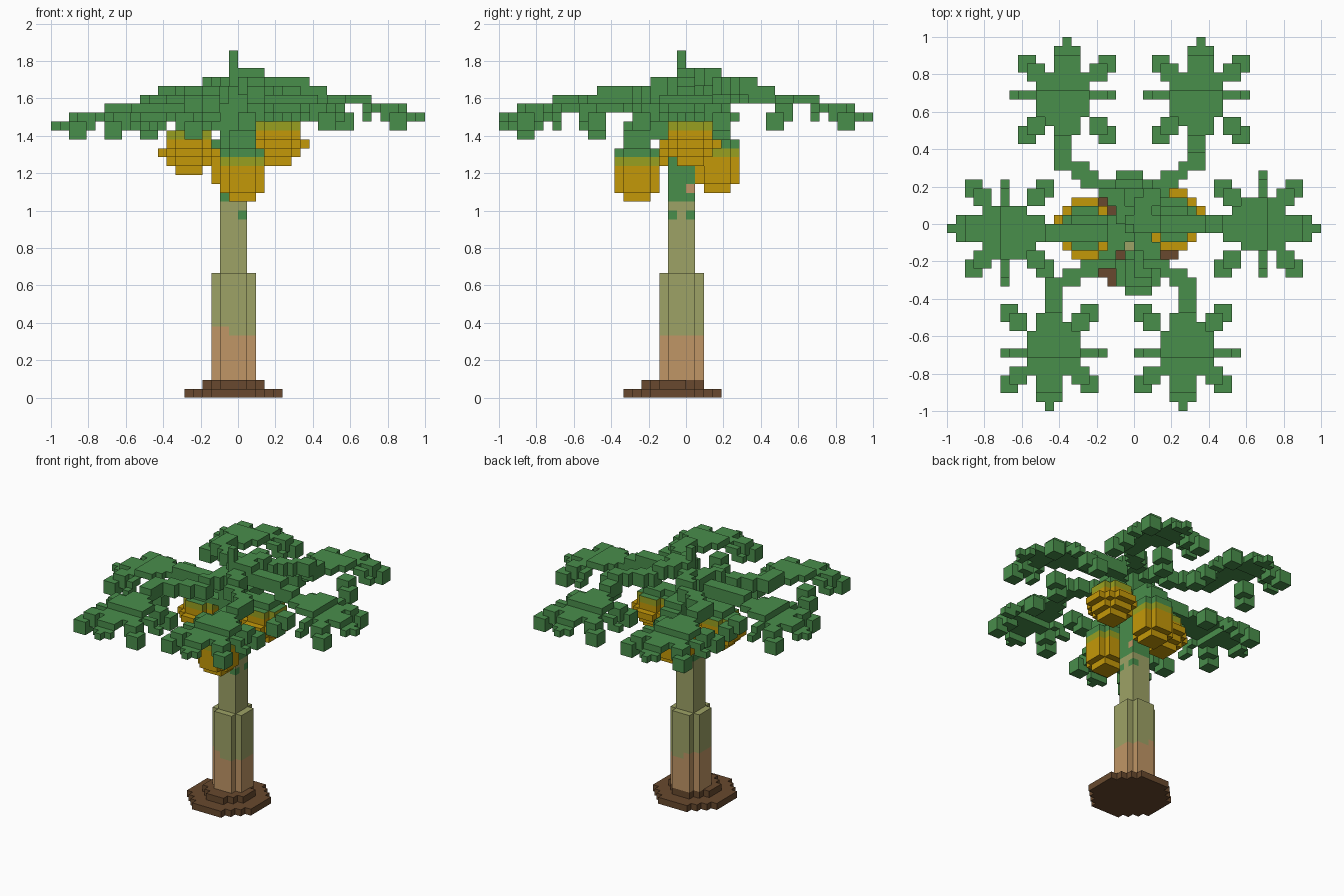
import bpy, bmesh
from math import floor
from mathutils import Vector

if "Cube" in bpy.data.objects:
    bpy.data.objects.remove(bpy.data.objects["Cube"])

S = 1 / 21  # size of one block


def material(name, rgb):
    lin = [((c / 255 + 0.055) / 1.055) ** 2.4 for c in rgb] + [1]
    m = bpy.data.materials.new(name)
    m.use_nodes = True
    m.diffuse_color = lin
    m.node_tree.nodes["Principled BSDF"].inputs["Base Color"].default_value = lin
    return m


GREEN = material("leaf green", (73, 142, 75))
GOLD = material("ripe gold", (196, 152, 8))
LIME = material("unripe lime", (152, 160, 32))
SOIL = material("soil brown", (104, 73, 46))
TAN = material("bark tan", (192, 150, 102))
OLIVE = material("bark olive", (157, 162, 102))

SIDES = [Vector(d) for d in
         ((1, 0, 0), (-1, 0, 0), (0, 1, 0), (0, -1, 0), (0, 0, 1), (0, 0, -1))]


def blocks(name, cells, mats, rule=lambda c, n: 0):
    """Join unit blocks into one shell; rule(cell, normal) picks the colour."""
    cells = set(cells)
    bm = bmesh.new()
    corners = {}
    for c in sorted(cells):
        mid = Vector(c) + Vector((0.5, 0.5, 0.5))
        for n in SIDES:
            if tuple(int(a + b) for a, b in zip(c, n)) in cells:
                continue
            a = n.yzx / 2
            b = n.cross(a)
            quad = []
            for off in (a + b, b - a, -a - b, a - b):
                key = tuple(round(k) for k in mid + n / 2 + off)
                if key not in corners:
                    corners[key] = bm.verts.new(Vector(key) * S)
                quad.append(corners[key])
            bm.faces.new(quad).material_index = rule(c, n)
    bmesh.ops.recalc_face_normals(bm, faces=bm.faces)
    me = bpy.data.meshes.new(name)
    bm.to_mesh(me)
    bm.free()
    for m in mats:
        me.materials.append(m)
    bpy.context.collection.objects.link(bpy.data.objects.new(name, me))


def box(x0, x1, y0, y1, z0, z1):
    return {(x, y, z) for x in range(x0, x1) for y in range(y0, y1) for z in range(z0, z1)}


def disc(cx, cy, r, z0, z1):
    k = int(r) + 1
    return {(x, y, z) for x, y, z in box(cx - k, cx + k + 1, cy - k, cy + k + 1, z0, z1)
            if (x - cx) ** 2 + (y - cy) ** 2 <= r * r}


# Ground mound, trunk with a ragged tan foot and a few flecks, crown stem
blocks("soil_mound", disc(-1, -2, 5.5, 0, 1) | disc(-1, -2, 3.5, 1, 2), [SOIL])
blocks("lower_trunk", disc(-1, -1, 2.5, 2, 14), [TAN, OLIVE],
       lambda c, n: int(c[2] > 7 or c[2] == 7 and c[0] > -2))
blocks("upper_trunk", disc(-1, -1, 1.5, 14, 22), [OLIVE, GREEN],
       lambda c, n: int(c[2] == 20 and c[0] == 0 and c[1] != -1))
blocks("crown_stem", disc(-1, -1, 1.5, 22, 35) | box(-1, 0, -1, 0, 35, 39), [GREEN, TAN],
       lambda c, n: int(c[2] == 23 and c[1] == 0 and c[0] != -1 and n.x != 0))


# Fruits: rounded bottom, lime shoulder, green top, short stem to the crown
def fruit(name, cx, cy, z, radii, stem):
    cells = set()
    for i, r in enumerate(radii):
        cells |= disc(cx, cy, r, z + i, z + i + 1)
    top = z + len(radii) - 1
    green_cap = len(radii) > 5

    def rule(c, n):
        if c[2] == top and (n.z > 0 or green_cap):
            return 2
        return int(c[2] == top - green_cap)

    blocks(name, cells, [GOLD, LIME, GREEN], rule)
    blocks(name + "_stem", disc(cx, cy, 1.5, top + 1, top + 3 if green_cap else top + 2)
           | box(*stem), [GREEN])


HANGING = (1.5, 2.5, 2.5, 2.5, 2.5, 2.5)
BULGING = (1.5, 2.5, 3.5, 2.5, 2.5)
fruit("front_fruit", 0, -6, 22, HANGING, (0, 2, -6, -1, 29, 31))
fruit("back_fruit", -1, 3, 23, HANGING, (-2, 1, 1, 4, 29, 32))
fruit("right_fruit", -6, -1, 25, BULGING, (-6, -2, -2, 1, 30, 31))
fruit("left_fruit", 4, 0, 26, BULGING, (1, 5, -1, 1, 31, 32))

# One leaf as slabs: along from/to, across from/to, height from/to
LEAF = [
    (6, 6, 0, 0, 0, 0), (5, 5, -1, 1, 0, 0), (3, 4, -1, 1, 1, 1),   # tip
    (1, 2, -3, 2, 1, 1), (-2, 0, -3, 2, 2, 2),                      # blade
    (-3, -3, -2, 1, 2, 2), (-4, -4, -1, 1, 2, 2), (-7, -5, -1, 0, 2, 3),
    (0, 0, -5, -4, 1, 1), (0, 0, 3, 4, 1, 1),                       # side points
    (0, 0, -6, -5, 0, 0), (0, 0, 4, 5, 0, 0),
]
for side in (-1, 1):                                                # four lobes
    inner = sorted((3 * side, 4 * side))
    outer = sorted((4 * side, 5 * side))
    LEAF += [(2, 3, *inner, 0, 1), (3, 4, *outer, -1, 0),
             (-4, -3, *inner, 0, 1), (-5, -4, *outer, -1, 0)]


def leaf(name, ox, oy, dx, dy, z, rise):
    def place(u, v):
        return ox + u * dx + v * dy, oy + u * dy - v * dx

    cells = set()
    for u0, u1, v0, v1, h0, h1 in LEAF:
        for u in range(u0, u1 + 1):
            for v in range(v0, v1 + 1):
                x, y = place(u + 0.5, v + 0.5)
                cells |= {(floor(x), floor(y), z + h) for h in range(h0, h1 + 1)}
    # bent stalk, two blocks wide and deep, stepping up to the crown
    base = Vector(place(-7, 0))
    bend = Vector((base.x * 0.4, base.y * 0.6))
    for i in range(41):
        t = i / 40
        p = bend * (t / 0.55) if t < 0.55 else bend.lerp(base, (t - 0.55) / 0.45)
        x, y = round(p.x), floor(p.y)
        h = z + (rise if t < 0.5 else rise - 1)
        if dy:
            cells |= box(x - 1, x + 1, y, y + 1, h - 1, h + 1)
        else:
            y = round(p.y)
            cells |= box(floor(p.x), floor(p.x) + 1, y - 1, y + 1, h - 1, h + 1)
    blocks(name, cells, [GREEN])


leaf("back_left_leaf", 7, 14, 0, 1, 31, 5)
leaf("back_right_leaf", -8, 14, 0, 1, 31, 4)
leaf("front_right_leaf", -9, -14, 0, -1, 30, 4)
leaf("front_left_leaf", 6, -14, 0, -1, 31, 4)
leaf("right_leaf", -14, -1, -1, 0, 30, 4)
leaf("left_leaf", 14, 0, 1, 0, 31, 5)
